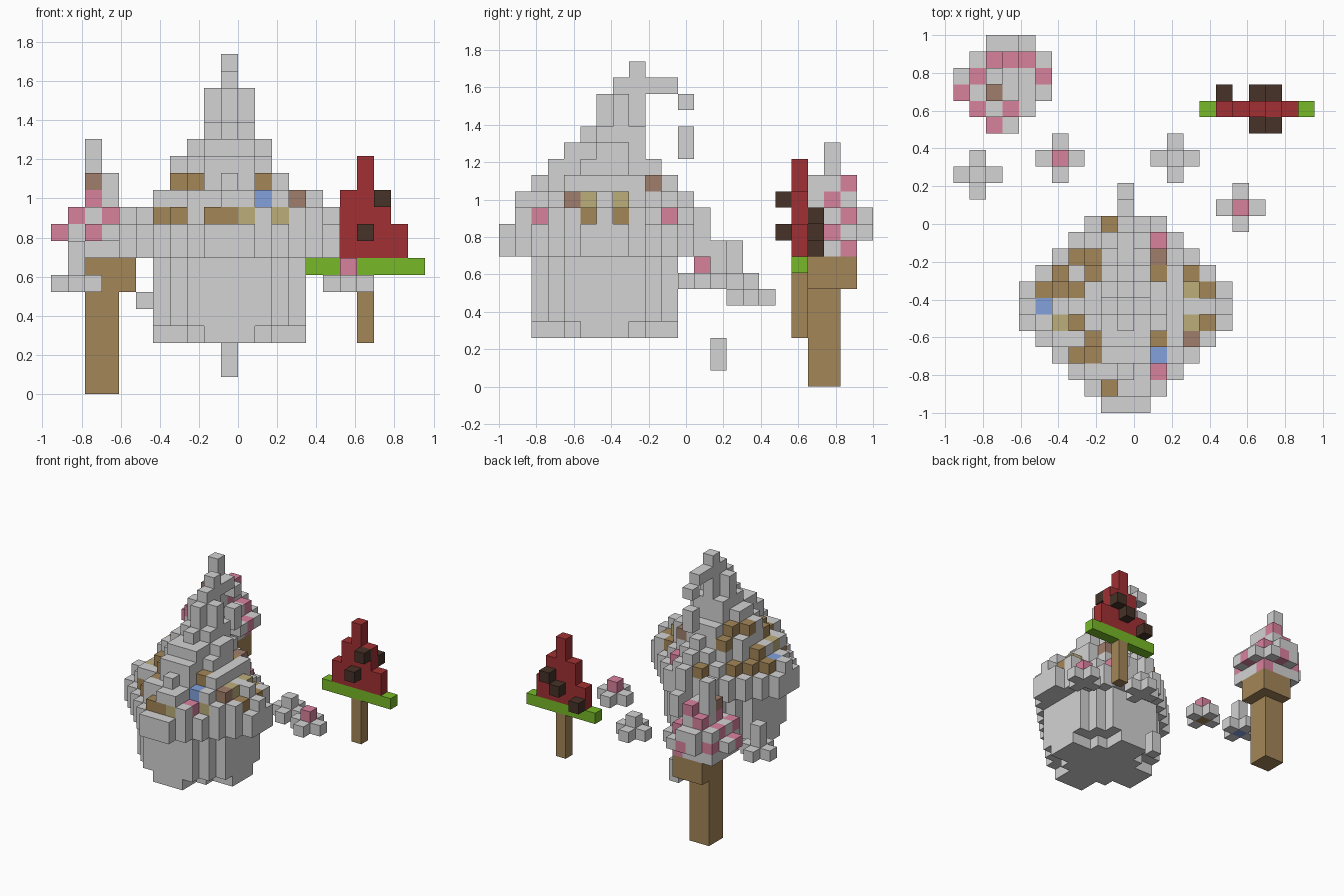
import bpy
import bmesh
from itertools import product
from mathutils import Vector

cube = bpy.data.objects.get("Cube")
if cube:
    bpy.data.objects.remove(cube, do_unlink=True)

UNIT = 2 / 23  # edge length of one block


def srgb(value):
    value /= 255
    return value / 12.92 if value < 0.04045 else ((value + 0.055) / 1.055) ** 2.4


def material(name, red, green, blue):
    mat = bpy.data.materials.new(name)
    color = (srgb(red), srgb(green), srgb(blue), 1)
    mat.diffuse_color = color
    mat.use_nodes = True
    shader = next(n for n in mat.node_tree.nodes if n.type == "BSDF_PRINCIPLED")
    shader.inputs["Base Color"].default_value = color
    return mat


MATERIALS = {
    "grey": material("pale_grey", 211, 211, 211),
    "brown": material("wood_brown", 164, 134, 88),
    "seed": material("dark_brown", 71, 50, 40),
    "red": material("melon_red", 161, 48, 51),
    "green": material("rind_green", 119, 185, 40),
    "pink": material("rose_pink", 216, 130, 158),
    "blue": material("soft_blue", 130, 161, 219),
    "olive": material("straw_olive", 188, 174, 123),
    "taupe": material("taupe", 160, 127, 109),
}

# The six block sides: direction and its two in-plane axes
SIDES = []
for axis in range(3):
    for sign in (-1, 1):
        normal, u, v = Vector(), Vector(), Vector()
        normal[axis] = sign
        u[(axis + 1) % 3] = sign
        v[(axis + 2) % 3] = 1
        SIDES.append((normal, u, v))


def build(name, blocks):
    """Turn a dictionary {cell: colour} into a mesh of its exposed block faces."""
    palette = list(dict.fromkeys(blocks.values()))
    bm = bmesh.new()
    for cell, color in blocks.items():
        base = Vector(cell)
        for normal, u, v in SIDES:
            if tuple(int(c) for c in base + normal) in blocks:
                continue
            middle = base + Vector((-10.5, -11, 0.5)) + normal / 2
            corners = [middle + (u * a + v * b) / 2
                       for a, b in ((-1, -1), (1, -1), (1, 1), (-1, 1))]
            face = bm.faces.new([bm.verts.new(c * UNIT) for c in corners])
            face.material_index = palette.index(color)
    bmesh.ops.remove_doubles(bm, verts=bm.verts, dist=UNIT / 100)
    mesh = bpy.data.meshes.new(name)
    bm.to_mesh(mesh)
    bm.free()
    for color in palette:
        mesh.materials.append(MATERIALS[color])
    obj = bpy.data.objects.new(name, mesh)
    bpy.context.collection.objects.link(obj)


def box(xs, ys, zs, color):
    """Solid block range; every limit is inclusive."""
    spans = [range(low, high + 1) for low, high in (xs, ys, zs)]
    return {cell: color for cell in product(*spans)}


def disc(cx, cy, z, limit, diamond=False):
    """One grey layer, round or diamond shaped."""
    cells = {}
    for x, y in product(range(22), range(23)):
        dx, dy = abs(x - cx), abs(y - cy)
        if (dx + dy if diamond else dx * dx + dy * dy) <= limit:
            cells[x, y, z] = "grey"
    return cells


def paint_tops(blocks, color, columns):
    """Colour the highest block in each listed column."""
    for x, y in columns:
        blocks[x, y, max(c[2] for c in blocks if c[:2] == (x, y))] = color


# Round bowl on a cross-shaped foot
bowl = disc(10, 6, 3, 8)
bowl.update(box((9, 11), (2, 10), (3, 3), "grey"))
bowl.update(box((6, 14), (5, 7), (3, 3), "grey"))
for z in range(4, 8):
    bowl.update(disc(10, 6, z, 20))
build("bowl", bowl)

# Wide rim and the heap rising from it
heap = {}
for z, reach in ((8, 7), (9, 7), (10, 6), (11, 5)):
    for cell in disc(10, 6, z, reach, True):
        x, y, _ = cell
        if abs(x - 10) > 6 or y > 12 or y < 0:
            continue
        if (y == 12 and x != 10) or (y == 0 and z > 9):
            continue
        heap[cell] = "grey"
for z, cy, limit in ((12, 6.3, 14), (13, 6.5, 9.5), (14, 6.5, 4.5),
                     (15, 7, 2), (16, 7, 1), (17, 7, 1)):
    heap.update(disc(10, cy, z, limit))

# Stepped ridge at the front and loose lumps beside the candy
heap.update(box((9, 11), (3, 3), (13, 13), "grey"))
heap.update(box((9, 11), (4, 4), (14, 14), "grey"))
for cell in ((10, 2, 12), (10, 5, 15), (14, 4, 11), (13, 4, 12), (8, 2, 11),
             (12, 1, 10), (15, 4, 10), (14, 3, 10), (15, 8, 10)):
    heap[cell] = "grey"
for cell in ((5, 6, 11), (12, 8, 13), (13, 6, 13), (13, 7, 13)):
    heap.pop(cell, None)

# Candy pieces scattered over the heap
paint_tops(heap, "brown", [(9, 11), (7, 9), (8, 9), (8, 8), (6, 8), (5, 7), (6, 7),
                           (7, 7), (7, 5), (8, 4), (7, 3), (8, 3), (9, 1), (12, 8),
                           (14, 8), (15, 7), (15, 5), (12, 4)])
paint_tops(heap, "olive", [(6, 5), (14, 7), (14, 5)])
paint_tops(heap, "taupe", [(12, 9), (14, 4)])
paint_tops(heap, "pink", [(12, 10), (12, 2)])
paint_tops(heap, "blue", [(5, 6), (12, 3)])
for x, y, color in ((10, 1, "brown"), (11, 1, "olive"), (13, 3, "olive"), (6, 4, "brown")):
    heap[x, y, 10] = color
    heap[x, y, 11] = "grey"
build("heap", heap)

# Curled tip and falling drops
build("curled_tip", box((10, 10), (7, 10), (18, 18), "grey") | {(10, 8, 19): "grey"})
build("tip_drop", {(10, 11, 17): "grey"})
build("falling_drop", box((10, 10), (11, 11), (14, 15), "grey"))
build("rim_drip", box((10, 10), (13, 13), (7, 8), "grey"))
build("low_drop", box((10, 10), (13, 13), (1, 2), "grey"))

# Four floating flowers: crossed petals with a raised centre
for name, x, y, z, top, under in (
    ("flower_far_right", 1, 14, 6, "grey", "blue"),
    ("flower_right", 6, 15, 5, "pink", "brown"),
    ("flower_left", 13, 15, 5, "grey", "grey"),
    ("flower_far_left", 17, 12, 6, "pink", "grey"),
):
    blocks = disc(x, y, z, 1)
    blocks[x, y, z] = under
    blocks[x, y, z + 1] = top
    build(name, blocks)
build("flower_bud", {(1, 14, 8): "grey"})

# Melon slice on a stick
melon = box((16, 20), (18, 18), (8, 9), "red")
melon.update(box((17, 19), (18, 18), (10, 11), "red"))
melon.update(box((18, 18), (18, 18), (12, 13), "red"))
build("melon_flesh", melon)
build("melon_rind", box((15, 21), (18, 18), (7, 7), "green"))
build("melon_stick", box((18, 18), (18, 18), (3, 6), "brown"))
seeds = ((19, 17, 11), (18, 17, 9), (16, 19, 8), (18, 19, 9), (19, 19, 10))
build("melon_seeds", {cell: "seed" for cell in seeds})

# Cone with a stem and a wider cup
build("cone_stem", box((2, 3), (19, 20), (0, 5), "brown"))
build("cone_cup", box((2, 4), (19, 21), (6, 7), "brown"))

# Speckled scoop on the cone
scoop = {}
for z, limit in ((8, 5), (9, 6.6), (10, 4.6), (11, 0.6), (12, 0.6)):
    scoop.update(disc(2.5, 19.5, z, limit))
for cell in ((4, 22, 9), (5, 21, 9), (2, 22, 10), (3, 22, 10), (2, 21, 11),
             (3, 21, 11), (3, 21, 12)):
    scoop[cell] = "grey"
scoop.update(box((2, 2), (20, 20), (13, 14), "grey"))
paint_tops(scoop, "pink", [(2, 21), (3, 21), (4, 21), (1, 20), (5, 20),
                           (0, 19), (1, 18), (3, 18), (2, 17)])
paint_tops(scoop, "taupe", [(2, 19)])
for cell in ((2, 19, 11), (3, 20, 11), (4, 21, 8), (3, 22, 9), (1, 21, 9), (4, 18, 9)):
    scoop[cell] = "pink"
build("scoop", scoop)
